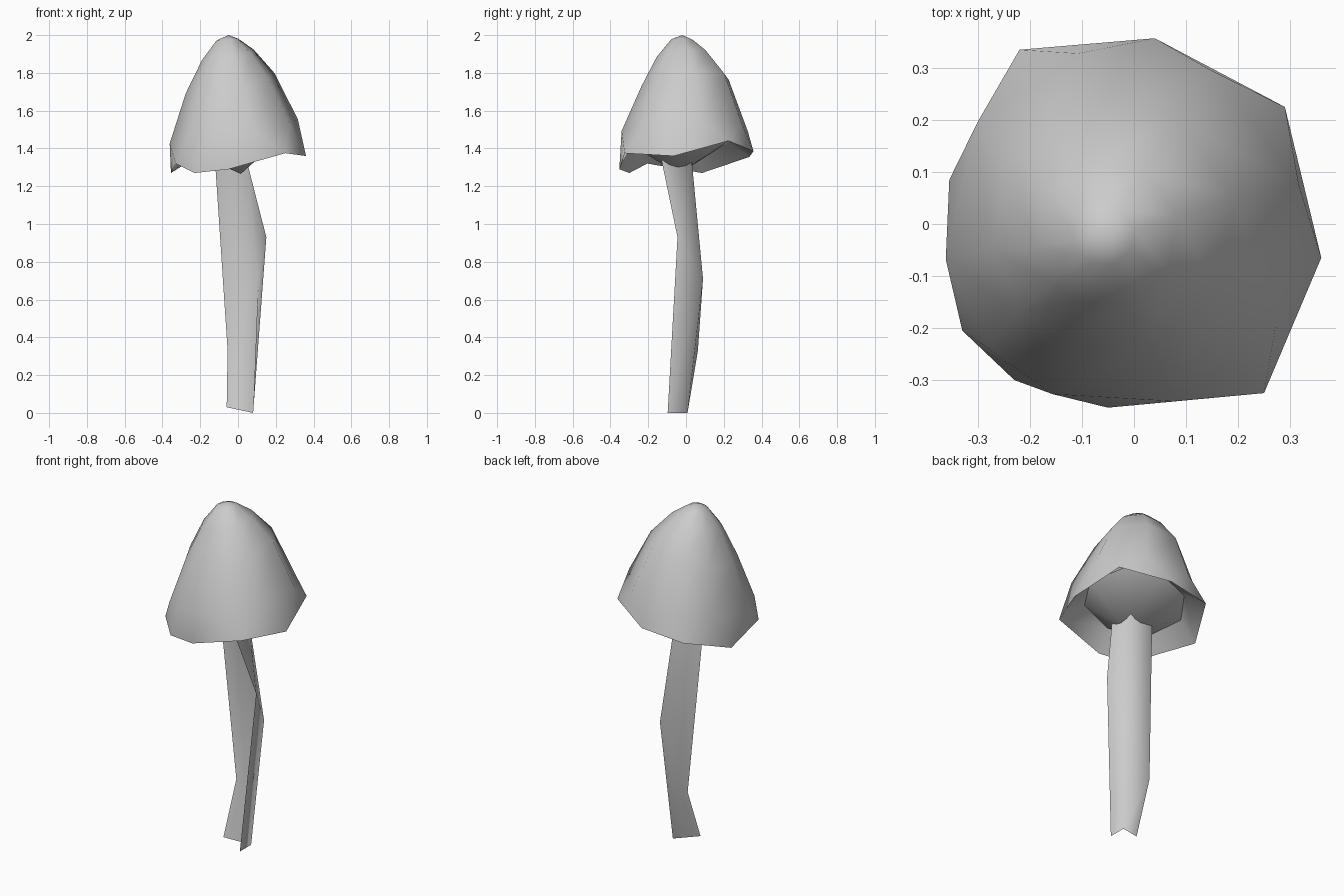
import bpy
import bmesh
import math
from mathutils import Vector

cube = bpy.data.objects.get("Cube")
if cube:
    bpy.data.objects.remove(cube, do_unlink=True)

grey = bpy.data.materials.new("plain_grey")
grey.use_nodes = True
COLOUR = (0.6, 0.6, 0.6, 1)
grey.diffuse_color = COLOUR
grey.node_tree.nodes["Principled BSDF"].inputs["Base Color"].default_value = COLOUR


def finish(bm, name):
    """Turn a bmesh into a smooth-shaded object."""
    for face in bm.faces:
        face.smooth = True
    mesh = bpy.data.meshes.new(name)
    bm.to_mesh(mesh)
    bm.free()
    mesh.materials.append(grey)
    obj = bpy.data.objects.new(name, mesh)
    bpy.context.collection.objects.link(obj)


def tilted_ring(bm, angles, centre, radius, slope):
    """Ring of vertices on a plane that leans by slope in x and y."""
    ring = []
    for a in angles:
        dx, dy = radius * math.cos(a), radius * math.sin(a)
        lift = dx * slope[0] + dy * slope[1]
        ring.append(bm.verts.new(Vector(centre) + Vector((dx, dy, lift))))
    return ring


def bridge(bm, lower, upper):
    n = len(lower)
    for i in range(n):
        j = (i + 1) % n
        bm.faces.new((lower[i], lower[j], upper[j], upper[i]))


def fan(bm, ring, tip):
    for i in range(len(ring)):
        bm.faces.new((ring[i], ring[(i + 1) % len(ring)], tip))


# Cap: uneven rim, staggered shoulder ring, then rings up to the tip
bm = bmesh.new()
rim_points = [(0.36, -0.065, 1.36), (0.29, 0.225, 1.44), (0.04, 0.357, 1.385),
              (-0.22, 0.335, 1.355), (-0.355, 0.085, 1.27), (-0.33, -0.205, 1.32),
              (-0.23, -0.30, 1.27), (-0.05, -0.353, 1.29), (0.25, -0.325, 1.375)]
rim = [bm.verts.new(p) for p in rim_points]
n = len(rim)
rim_angles = [math.atan2(p[1], p[0]) for p in rim_points]
mid_angles = []
for i in range(n):
    mid = rim[i].co + rim[(i + 1) % n].co
    mid_angles.append(math.atan2(mid.y, mid.x))

shoulder = tilted_ring(bm, mid_angles, (-0.02, -0.008, 1.49), 0.347, (0.18, 0.045))
for i in range(n):
    j = (i + 1) % n
    bm.faces.new((rim[i], rim[j], shoulder[i]))
    bm.faces.new((rim[j], shoulder[j], shoulder[i]))

below = shoulder
for centre, radius, slope in [((-0.04, -0.006, 1.745), 0.24, (0.2, 0.13)),
                              ((-0.053, -0.02, 1.895), 0.14, (0.18, 0.12)),
                              ((-0.056, -0.022, 1.977), 0.058, (0.08, 0))]:
    ring = tilted_ring(bm, mid_angles, centre, radius, slope)
    bridge(bm, below, ring)
    below = ring
fan(bm, below, bm.verts.new((-0.05, -0.02, 2.0)))

# Hollow underside: steep inner wall, then a cone dipping to the stem
gills = tilted_ring(bm, rim_angles, (-0.01, -0.005, 1.44), 0.275, (0.18, 0.08))
bridge(bm, gills, rim)
fan(bm, gills, bm.verts.new((0.015, -0.04, 1.265)))
bmesh.ops.recalc_face_normals(bm, faces=bm.faces)
for ring in (rim, gills):
    for i in range(n):
        bm.edges.get((ring[i], ring[(i + 1) % n])).smooth = False
finish(bm, "cap")

# Stem: bent trough of two thin walls, open towards the front
bm = bmesh.new()
paths = [[(-0.06, -0.05, 0.03), (-0.055, 0.063, 0.33), (-0.122, 0.005, 1.34)],
         [(0.08, 0.008, 0), (0.107, 0.09, 0.71), (0.045, 0.03, 1.34)],
         [(0.08, -0.097, 0), (0.15, -0.045, 0.93), (0.045, -0.13, 1.34)]]
corners = [[bm.verts.new(p) for p in path] for path in paths]
for a, b in zip(corners, corners[1:]):
    for s in range(2):
        bm.faces.new((b[s], a[s], a[s + 1], b[s + 1]))
finish(bm, "stem")
